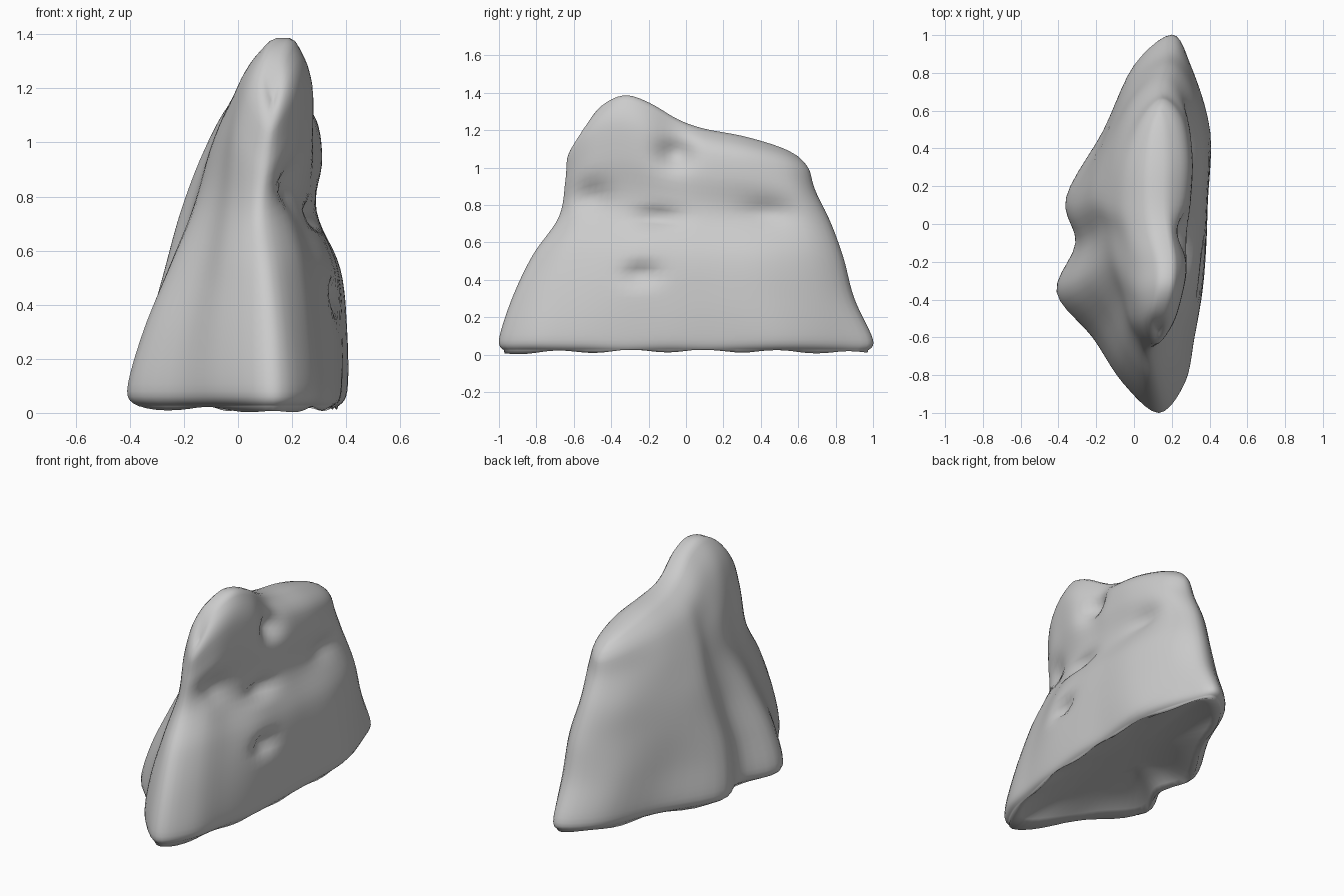
import bpy, bmesh, math
from mathutils import Vector

if "Cube" in bpy.data.objects:
    bpy.data.objects.remove(bpy.data.objects["Cube"])

# Tilted contour rings: height parameter, front/back y limits, x at both ends
LEVEL = [.02, .08, .3, .52, .7, .85, .95, 1.0]
YLIM = [(-.97, .97), (-1, 1), (-.93, .9), (-.82, .84), (-.68, .77), (-.645, .69), (-.63, .655), (-.57, .6)]
ENDX = [(.13, .2), (.13, .2), (.12, .19), (.1, .18), (.08, .16), (.1, .15), (.12, .15), (.13, .14)]
T = [.08, .2, .32, .45, .57, .75, .92]
# Right and left face positions along the length, bottom to top
RIGHT = [
    (.24, .29, .34, .35, .36, .36, .28),
    (.27, .32, .36, .38, .385, .40, .30),
    (.25, .31, .36, .38, .39, .40, .32),
    (.22, .28, .34, .36, .37, .375, .31),
    (.18, .22, .26, .28, .29, .29, .27),
    (.20, .25, .28, .28, .30, .31, .27),
    (.20, .25, .27, .24, .27, .28, .24),
    (.16, .20, .21, .19, .17, .17, .16)]
LEFT = [
    (-.02, -.18, -.36, -.27, -.32, -.12, .02),
    (-.06, -.22, -.41, -.31, -.36, -.16, .0),
    (-.06, -.19, -.35, -.28, -.33, -.17, -.02),
    (-.04, -.13, -.25, -.22, -.27, -.16, .0),
    (-.02, -.08, -.15, -.17, -.21, -.13, .0),
    (.0, -.04, -.08, -.10, -.13, -.09, .02),
    (.05, .03, .02, -.02, -.04, -.02, .05),
    (.10, .13, .13, .10, .08, .08, .10)]
# Ridge height from front to back
RIDGE = [1.15, 1.31, 1.39, 1.35, 1.26, 1.21, 1.17, 1.11, 1.06]
# Dents on the right face: y, z, y radius, z radius, depth
DENTS = [(-.06, 1.07, .09, .07, .06), (-.16, .73, .12, .04, .06), (-.24, .43, .09, .05, .06),
         (.43, .76, .12, .06, .03), (-.5, .84, .09, .08, .05)]


def smooth(a, b, c, d, u):
    return .5 * (2 * b + (c - a) * u + (2 * a - 5 * b + 4 * c - d) * u * u
                 + (3 * b - a - 3 * c + d) * u ** 3)


def refine(pts, n, closed):
    m = len(pts)
    get = (lambda i: pts[i % m]) if closed else (lambda i: pts[max(0, min(m - 1, i))])
    out = [smooth(*(get(i + k) for k in (-1, 0, 1, 2)), j / n)
           for i in range(m if closed else m - 1) for j in range(n)]
    return out if closed else out + [pts[-1]]


def control_ring(i):
    s, (y0, y1), (x0, x1) = LEVEL[i], YLIM[i], ENDX[i]

    def point(x, t, k):
        return Vector((x, y0 + (y1 - y0) * t, s + s ** 4 * (RIDGE[k] - 1)))
    right = [point(RIGHT[i][k], T[k], k + 1) for k in range(7)]
    left = [point(LEFT[i][k], T[k], k + 1) for k in range(7)]
    return [point(x0, 0, 0)] + right + [point(x1, 1, 8)] + left[::-1]


# Interpolate the rings along and up the rock
rings = [refine(control_ring(i), 5, True) for i in range(len(LEVEL))]
columns = [refine(list(c), 6, False) for c in zip(*rings)]
rows = [list(r) for r in zip(*columns)]

for row in rows:
    for p in row:
        if p.x > .1:
            for y, z, ry, rz, depth in DENTS:
                p.x -= depth * math.exp(-((p.y - y) / ry) ** 2 - ((p.z - z) / rz) ** 2)
        p.z = max(p.z, 0)

# Slightly uneven foot
for p in rows[0]:
    p.z = .02 + .008 * math.sin(p.y * 16) - .012 * p.y ** 2

# Hollow underside
base = rows[0]
centre = Vector((.05, 0, 0))
for f, z in ((.9, .04), (.65, .07), (.3, .09)):
    rows.insert(0, [Vector((centre.x + (p.x - centre.x) * f, p.y * f, z)) for p in base])

bm = bmesh.new()
grid = [[bm.verts.new(p) for p in row] for row in rows]
n = len(base)
for a, b in zip(grid, grid[1:]):
    for i in range(n):
        j = (i + 1) % n
        bm.faces.new((a[i], a[j], b[j], b[i]))
bm.faces.new(grid[0][::-1])

# Close the crest with a strip between its two sides
top = grid[-1]
for i in range(n // 2):
    quad = [top[i], top[i + 1], top[-i - 1], top[-i % n]]
    bm.faces.new(list(dict.fromkeys(quad)))

bmesh.ops.recalc_face_normals(bm, faces=bm.faces)
for _ in range(2):
    bmesh.ops.smooth_vert(bm, verts=[v for r in grid[-7:] for v in r], factor=.5,
                          use_axis_x=True, use_axis_y=True, use_axis_z=True)
for f in bm.faces:
    f.smooth = True
mesh = bpy.data.meshes.new("rock")
bm.to_mesh(mesh)
bm.free()
bpy.context.collection.objects.link(bpy.data.objects.new("rock", mesh))
